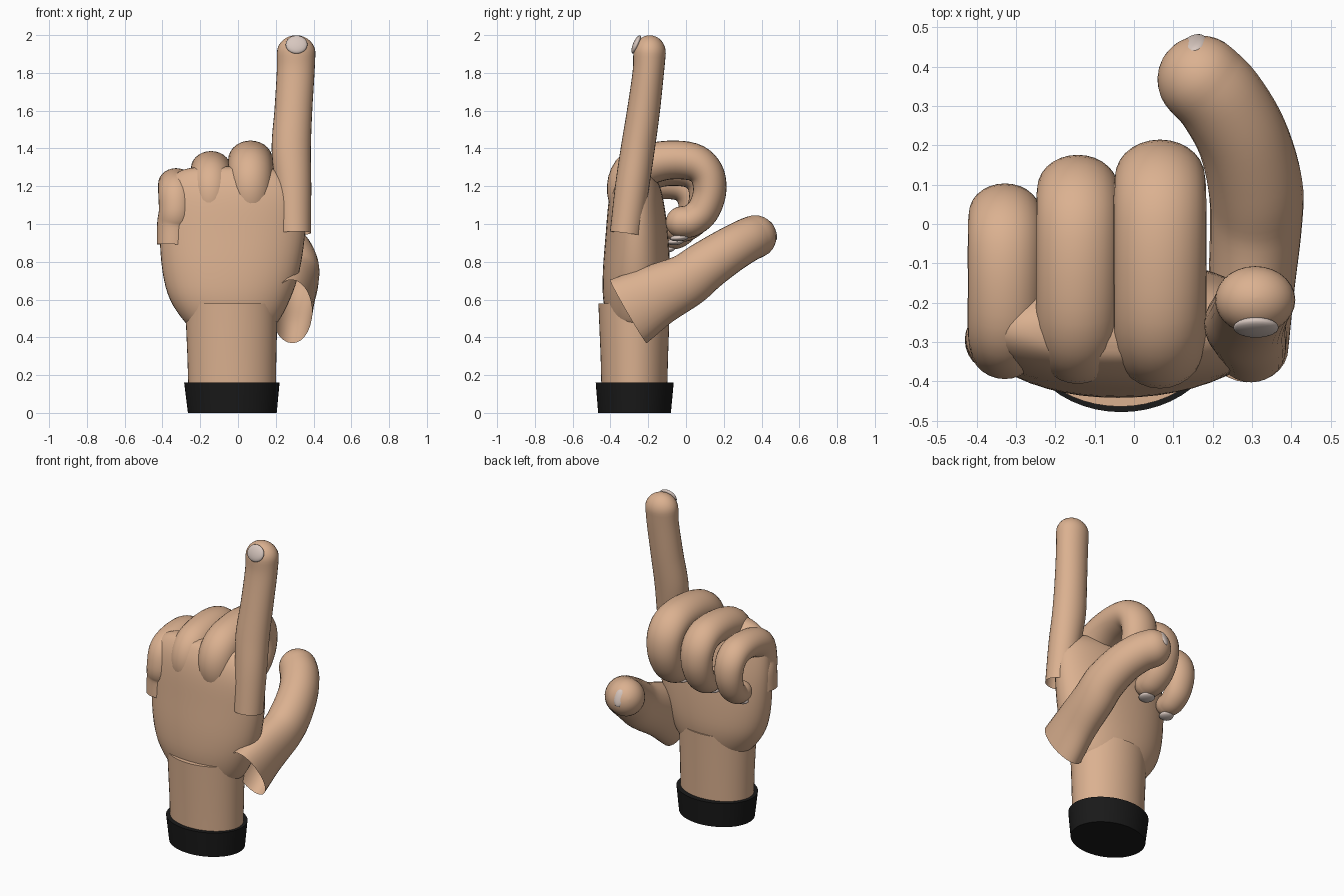
import bpy, bmesh, math
from mathutils import Vector, Matrix

if "Cube" in bpy.data.objects:
    bpy.data.objects.remove(bpy.data.objects["Cube"])


def material(name, rgb):
    m = bpy.data.materials.new(name)
    m.diffuse_color = (*rgb, 1)
    m.use_nodes = True
    m.node_tree.nodes["Principled BSDF"].inputs["Base Color"].default_value = m.diffuse_color
    return m


SKIN = material("skin", (0.71, 0.44, 0.28))
NAIL = material("nail", (0.68, 0.57, 0.52))
BLACK = material("black_cuff", (0.010, 0.010, 0.010))


def make_object(name, bm, mat, angle=50):
    bmesh.ops.recalc_face_normals(bm, faces=bm.faces)
    mesh = bpy.data.meshes.new(name)
    bm.to_mesh(mesh)
    bm.free()
    mesh.materials.append(mat)
    ob = bpy.data.objects.new(name, mesh)
    bpy.context.collection.objects.link(ob)
    bpy.ops.object.select_all(action='DESELECT')
    ob.select_set(True)
    bpy.context.view_layer.objects.active = ob
    bpy.ops.object.shade_smooth_by_angle(angle=math.radians(angle))
    return ob


def skin_rings(rings, cap_start, cap_end):
    """Bridge a list of point rings with quads."""
    bm = bmesh.new()
    vs = [[bm.verts.new(p) for p in ring] for ring in rings]
    n = len(vs[0])
    for a, b in zip(vs, vs[1:]):
        for i in range(n):
            bm.faces.new((a[i], a[(i + 1) % n], b[(i + 1) % n], b[i]))
    if cap_start:
        bm.faces.new(vs[0])
    if cap_end:
        bm.faces.new(vs[-1])
    return bm


def spline(pts, steps):
    """Catmull-Rom through points of any dimension."""
    pts = [Vector(p) for p in pts]
    ext = [2 * pts[0] - pts[1]] + pts + [2 * pts[-1] - pts[-2]]
    out = []
    for a, b, c, d in zip(ext, ext[1:], ext[2:], ext[3:]):
        for k in range(steps):
            t = k / steps
            out.append(0.5 * (2 * b + (c - a) * t + (2 * a - 5 * b + 4 * c - d) * t * t
                              + (3 * b - a - 3 * c + d) * t ** 3))
    return out + [pts[-1]]


def finger(name, pts, steps=5, sides=28):
    """Tube along (x, y, z, side radius, depth radius): open base, round tip."""
    path = spline(pts, steps)
    pos = [Vector(p[:3]) for p in path]
    rings = []

    def ring(c, t, rs, rd):
        side = (Vector((1, 0, 0)) - t * t.x).normalized()
        depth = t.cross(side)
        rings.append([c + side * rs * math.cos(a) + depth * rd * math.sin(a)
                      for a in (2 * math.pi * i / sides for i in range(sides))])

    for i, p in enumerate(path):
        t = (pos[min(i + 1, len(pos) - 1)] - pos[max(i - 1, 0)]).normalized()
        ring(pos[i], t, p[3], p[4])
    rs, rd = path[-1][3], path[-1][4]
    for k in range(1, 9):
        a = math.pi / 2 * min(k / 8, 0.985)
        ring(pos[-1] + t * (rs + rd) / 2 * math.sin(a), t, rs * math.cos(a), rd * math.cos(a))
    return make_object(name, skin_rings(rings, False, True), SKIN)


def loft(name, sections, mat, power=2.0, steps=1, sides=48):
    """Stack of rounded sections (z, xmin, xmax, ymin, ymax)."""
    rings = []
    for z, x0, x1, y0, y1 in spline(sections, steps):
        ring = []
        for i in range(sides):
            a = 2 * math.pi * i / sides
            c, s = math.cos(a), math.sin(a)
            ring.append(((x0 + x1) / 2 + (x1 - x0) / 2 * math.copysign(abs(c) ** (2 / power), c),
                         (y0 + y1) / 2 + (y1 - y0) / 2 * math.copysign(abs(s) ** (2 / power), s), z))
        rings.append(ring)
    return make_object(name, skin_rings(rings, True, True), mat)


def nail(name, loc, normal, along, width, length, thick=0.018):
    """Flattened ellipsoid facing 'normal', lengthwise along 'along'."""
    n = Vector(normal).normalized()
    u = Vector(along)
    u = (u - n * u.dot(n)).normalized()
    w = u.cross(n)
    bm = bmesh.new()
    bmesh.ops.create_uvsphere(bm, u_segments=20, v_segments=12, radius=1)
    rot = Matrix((w, u, n)).transposed().to_4x4()
    bm.transform(Matrix.Translation(loc) @ rot @ Matrix.Diagonal((width, length, thick, 1)))
    make_object(name, bm, NAIL)


# Cuff and wrist
loft("cuff", [(0, -0.265, 0.205, -0.465, -0.08), (0.16, -0.285, 0.22, -0.478, -0.065)], BLACK)
loft("wrist", [(0.10, -0.262, 0.20, -0.447, -0.10), (0.30, -0.268, 0.203, -0.452, -0.095),
               (0.58, -0.28, 0.21, -0.464, -0.085)], SKIN)

# Palm, domed under the knuckles
loft("palm", [(0.45, -0.23, 0.16, -0.36, -0.16), (0.48, -0.28, 0.21, -0.41, -0.12),
              (0.60, -0.36, 0.275, -0.438, -0.09), (0.75, -0.40, 0.325, -0.44, -0.085),
              (0.95, -0.415, 0.355, -0.425, -0.095), (1.10, -0.41, 0.355, -0.412, -0.115),
              (1.19, -0.39, 0.325, -0.395, -0.135), (1.25, -0.35, 0.27, -0.37, -0.165),
              (1.29, -0.28, 0.19, -0.34, -0.20), (1.305, -0.18, 0.10, -0.30, -0.24)],
     SKIN, power=2.1, steps=4)

# Raised index finger
finger("index_finger", [(0.298, -0.318, 0.95, 0.088, 0.085), (0.292, -0.285, 1.2, 0.096, 0.09),
                        (0.282, -0.255, 1.4, 0.104, 0.09), (0.293, -0.225, 1.6, 0.10, 0.087),
                        (0.305, -0.2, 1.8, 0.10, 0.083), (0.308, -0.193, 1.905, 0.102, 0.086)])
nail("index_nail", (0.31, -0.263, 1.95), (0, -0.92, 0.38), (0, 0.38, 0.92), 0.058, 0.052)

# Curled fingers share one side path: (y, z, side radius, depth radius)
CURL = [(-0.25, 1.0, 0.10, 0.10), (-0.303, 1.17, 0.114, 0.115), (-0.262, 1.285, 0.118, 0.115),
        (-0.12, 1.335, 0.118, 0.104), (0.03, 1.33, 0.118, 0.10), (0.108, 1.27, 0.116, 0.092),
        (0.125, 1.17, 0.11, 0.088), (0.09, 1.07, 0.102, 0.086), (0.03, 1.018, 0.095, 0.085),
        (-0.02, 1.01, 0.09, 0.084)]
for name, x, ky, top, kz, kr, base in (
        ("middle", 0.066, 1.0, 1.335, 1.0, 1.0, []),
        ("ring", -0.143, 0.93, 1.29, 0.95, 0.9, []),
        ("little", -0.328, 0.78, 1.21, 0.85, 0.8,
         [(-0.342, -0.295, 0.89, 0.088, 0.085), (-0.338, -0.292, 1.0, 0.09, 0.087)])):
    pts = [(x, -0.30 + (y + 0.3) * ky, top - (1.335 - z) * kz, rs * kr, rd * kr)
           for y, z, rs, rd in CURL]
    if base:
        pts = base + pts[1:]
    finger(name + "_finger", pts)
    tip = Vector(pts[-1][:3])
    nail(name + "_nail", tip + Vector((0, -0.015, -0.083 * kr)), (0, 0.1, -1), (0, -1, 0),
         0.055 * kr, 0.05 * kr)

# Thumb reaching back
finger("thumb", [(0.285, -0.305, 0.537, 0.108, 0.194), (0.298, -0.16, 0.62, 0.11, 0.165),
                 (0.31, 0.0, 0.70, 0.117, 0.143), (0.308, 0.10, 0.775, 0.12, 0.132),
                 (0.275, 0.22, 0.855, 0.116, 0.122), (0.22, 0.315, 0.91, 0.114, 0.116),
                 (0.172, 0.366, 0.933, 0.112, 0.114)])
nail("thumb_nail", (0.155, 0.458, 0.965), (-0.25, 0.9, 0.34), (0, -0.4, 0.9), 0.032, 0.054, 0.015)
